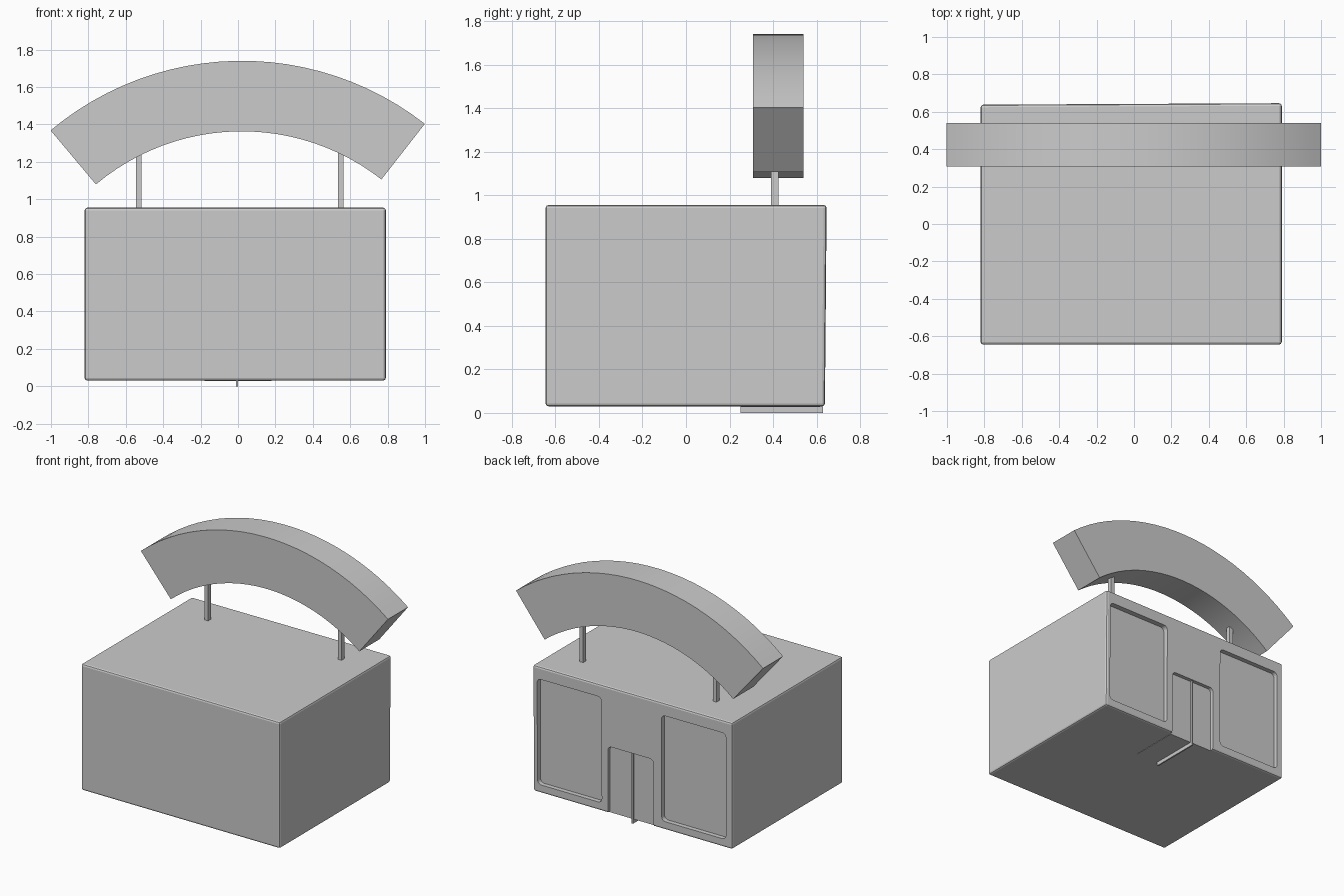
import bpy, bmesh, math

if "Cube" in bpy.data.objects:
    bpy.data.objects.remove(bpy.data.objects["Cube"])


def prism(name, outline, y0, y1):
    """Extrude an x-z outline along y."""
    bm = bmesh.new()
    face = bm.faces.new([bm.verts.new((x, y0, z)) for x, z in outline])
    moved = bmesh.ops.extrude_face_region(bm, geom=[face])["geom"]
    for v in moved:
        if isinstance(v, bmesh.types.BMVert):
            v.co.y = y1
    bmesh.ops.recalc_face_normals(bm, faces=bm.faces)
    mesh = bpy.data.meshes.new(name)
    bm.to_mesh(mesh)
    bm.free()
    obj = bpy.data.objects.new(name, mesh)
    bpy.context.collection.objects.link(obj)
    return obj


def box(name, x0, x1, y0, y1, z0, z1):
    return prism(name, [(x0, z0), (x1, z0), (x1, z1), (x0, z1)], y0, y1)


def rounded(x0, x1, z0, z1, r, steps=4):
    """Rounded rectangle outline."""
    pts = []
    for cx, cz, start in ((x1 - r, z1 - r, 0), (x0 + r, z1 - r, 90),
                          (x0 + r, z0 + r, 180), (x1 - r, z0 + r, 270)):
        for i in range(steps + 1):
            a = math.radians(start + 90 * i / steps)
            pts.append((cx + r * math.cos(a), cz + r * math.sin(a)))
    return pts


def apply_mods(obj):
    bpy.ops.object.select_all(action='DESELECT')
    bpy.context.view_layer.objects.active = obj
    obj.select_set(True)
    for m in list(obj.modifiers):
        bpy.ops.object.modifier_apply(modifier=m.name)


# Building block, one upper corner leaning out slightly
body = box("building", -0.82, 0.79, -0.645, 0.638, 0.03, 0.955)
for v in body.data.vertices:
    if v.co.x > 0 and v.co.y > 0 and v.co.z > 0.5:
        v.co.y = 0.646
bevel = body.modifiers.new("edge_bevel", 'BEVEL')
bevel.width = 0.014
bevel.segments = 2

# Recesses for two shop windows and the doorway
cutters = [
    prism("window_cutter_a", rounded(0.235, 0.755, 0.09, 0.865, 0.03), 0.605, 0.8),
    prism("window_cutter_b", rounded(-0.77, -0.25, 0.09, 0.865, 0.03), 0.605, 0.8),
    prism("door_cutter", rounded(-0.185, 0.185, -0.2, 0.52, 0.03), 0.613, 0.8),
]
for c in cutters:
    c.hide_render = True
    cut = body.modifiers.new(c.name, 'BOOLEAN')
    cut.operation = 'DIFFERENCE'
    cut.solver = 'EXACT'
    cut.object = c
apply_mods(body)
for c in cutters:
    bpy.data.objects.remove(c, do_unlink=True)

# Door block and the thin divider between its leaves
box("door", -0.18, 0.18, 0.25, 0.615, 0.027, 0.515)
box("door_divider", -0.011, 0.0, 0.25, 0.63, 0.0, 0.518)

# Posts holding the sign
for side, x in (("left", -0.53), ("right", 0.55)):
    box("sign_post_" + side, x - 0.015, x + 0.015, 0.39, 0.425, 0.94, 1.26)

# Curved sign arch
CX, CZ, N = 0.02, 0.15, 24
angles = [math.radians(-40 + 78 * i / N) for i in range(N + 1)]
arc = [(CX + 1.59 * math.sin(a), CZ + 1.59 * math.cos(a)) for a in angles]
arc += [(CX + 1.213 * math.sin(a), CZ + 1.213 * math.cos(a)) for a in reversed(angles)]
sign = prism("curved_sign", arc, 0.308, 0.54)
bpy.ops.object.select_all(action='DESELECT')
bpy.context.view_layer.objects.active = sign
sign.select_set(True)
bpy.ops.object.shade_smooth_by_angle(angle=math.radians(30))
